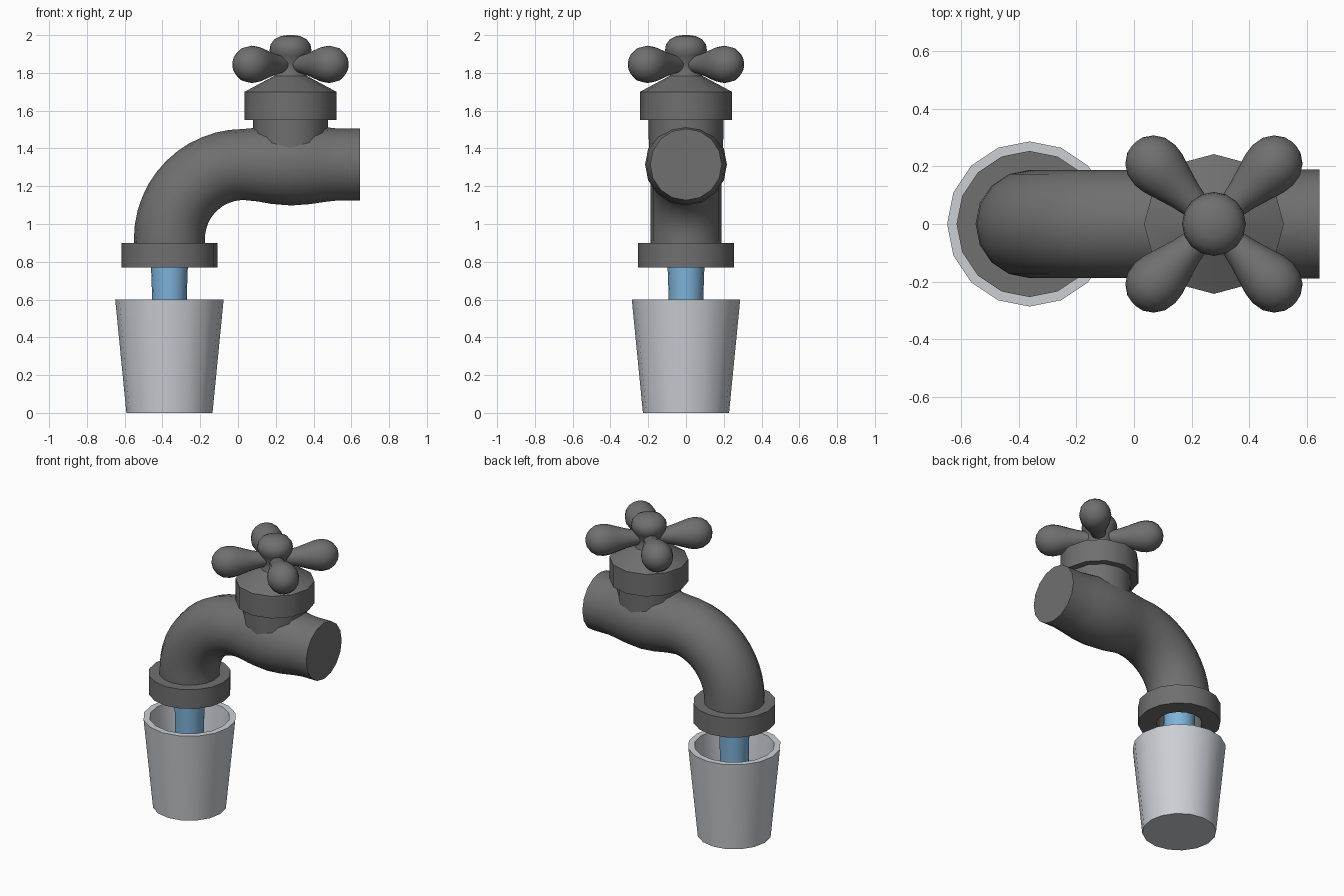
import bpy, bmesh, math
from mathutils import Matrix, Vector

if "Cube" in bpy.data.objects:
    bpy.data.objects.remove(bpy.data.objects["Cube"])


def material(name, rgb):
    m = bpy.data.materials.new(name)
    m.diffuse_color = (*rgb, 1)
    m.use_nodes = True
    m.node_tree.nodes["Principled BSDF"].inputs["Base Color"].default_value = m.diffuse_color
    return m


METAL = material("dark_grey_metal", (0.16, 0.16, 0.16))
CUP = material("pale_grey_cup", (0.60, 0.63, 0.67))
WATER = material("blue_water", (0.21, 0.45, 0.70))


def skin(name, rings, mat, closed=False, angle=40):
    """Join rings of points into a tube; cap both ends unless closed into a loop."""
    bm = bmesh.new()
    vs = [[bm.verts.new(p) for p in r] for r in rings]
    n = len(rings[0])
    pairs = list(zip(vs, vs[1:])) + ([(vs[-1], vs[0])] if closed else [])
    for a, b in pairs:
        for i in range(n):
            j = (i + 1) % n
            bm.faces.new((a[i], a[j], b[j], b[i]))
    if not closed:
        bm.faces.new(vs[0][::-1])
        bm.faces.new(vs[-1])
    bmesh.ops.recalc_face_normals(bm, faces=bm.faces)
    me = bpy.data.meshes.new(name)
    bm.to_mesh(me)
    bm.free()
    me.materials.append(mat)
    ob = bpy.data.objects.new(name, me)
    bpy.context.collection.objects.link(ob)
    bpy.ops.object.select_all(action='DESELECT')
    ob.select_set(True)
    bpy.context.view_layer.objects.active = ob
    bpy.ops.object.shade_smooth_by_angle(angle=math.radians(angle))
    return ob


def lathe(name, profile, x, mat, sides, closed=False, matrix=None, angle=40):
    """Spin (radius, height) points around a vertical axis at x."""
    mtx = matrix or Matrix.Translation((x, 0, 0))
    rings = [[mtx @ Vector((r * math.cos(a), r * math.sin(a), z))
              for a in (2 * math.pi * i / sides for i in range(sides))]
             for r, z in profile]
    return skin(name, rings, mat, closed, angle)


SPOUT, VALVE = -0.363, 0.278

# Hollow tapered cup, water stream and outlet collar
lathe("cup", [(0.19, 0.04), (0.247, 0.6), (0.287, 0.6), (0.228, 0.0)], SPOUT, CUP, 16)
lathe("water_stream", [(0.085, 0.035), (0.09, 0.5), (0.092, 0.62), (0.097, 0.76), (0.097, 0.9)],
      SPOUT, WATER, 16)
lathe("outlet_collar", [(0.14, 0.77), (0.254, 0.77), (0.254, 0.9), (0.14, 0.9)],
      SPOUT, METAL, 16, closed=True)

# Curved pipe: vertical outlet, quarter bend, then a bulged valve body
stations = [((SPOUT, 0.885), 0, 0.187)]
for i in range(13):
    t = math.pi / 2 * i / 12
    stations.append(((0.03 - 0.393 * math.cos(t), 0.922 + 0.393 * math.sin(t)), t, 0.188))
for x, r in ((0.1, 0.195), (0.18, 0.209), (0.28, 0.217), (0.38, 0.21),
             (0.46, 0.198), (0.53, 0.19), (0.645, 0.19)):
    stations.append(((x, 1.315), math.pi / 2, r))
rings = []
for (x, z), t, r in stations:
    side = Vector((-math.cos(t), 0, math.sin(t)))
    rings.append([Vector((x, 0, z)) + side * r * math.cos(a) + Vector((0, r * math.sin(a), 0))
                  for a in (2 * math.pi * i / 16 for i in range(16))])
skin("pipe", rings, METAL)

# Valve neck, bonnet and stem with rounded knob
lathe("valve_neck", [(0.195, 1.36), (0.2, 1.56)], VALVE, METAL, 12)
lathe("valve_bonnet", [(0.243, 1.55), (0.243, 1.7), (0.085, 1.785), (0.08, 1.8)],
      VALVE, METAL, 12, angle=32)
lathe("handle_hub", [(0.09, 1.775), (0.077, 1.81), (0.078, 1.85), (0.1, 1.89), (0.111, 1.92),
                     (0.106, 1.95), (0.085, 1.978), (0.05, 1.995), (0.015, 2.0)],
      VALVE, METAL, 16, angle=60)

# Four teardrop handle spokes on the diagonals
spoke = [(0.04, 0.03), (0.047, 0.08), (0.06, 0.14), (0.08, 0.205), (0.094, 0.25), (0.099, 0.29),
         (0.092, 0.332), (0.07, 0.366), (0.038, 0.388), (0.01, 0.394)]
for k in range(4):
    m = (Matrix.Translation((VALVE, 0, 1.845))
         @ Matrix.Rotation(math.pi / 4 + k * math.pi / 2, 4, 'Z')
         @ Matrix.Rotation(math.pi / 2, 4, 'Y'))
    lathe(f"handle_spoke_{k + 1}", spoke, 0, METAL, 16, matrix=m, angle=60)
